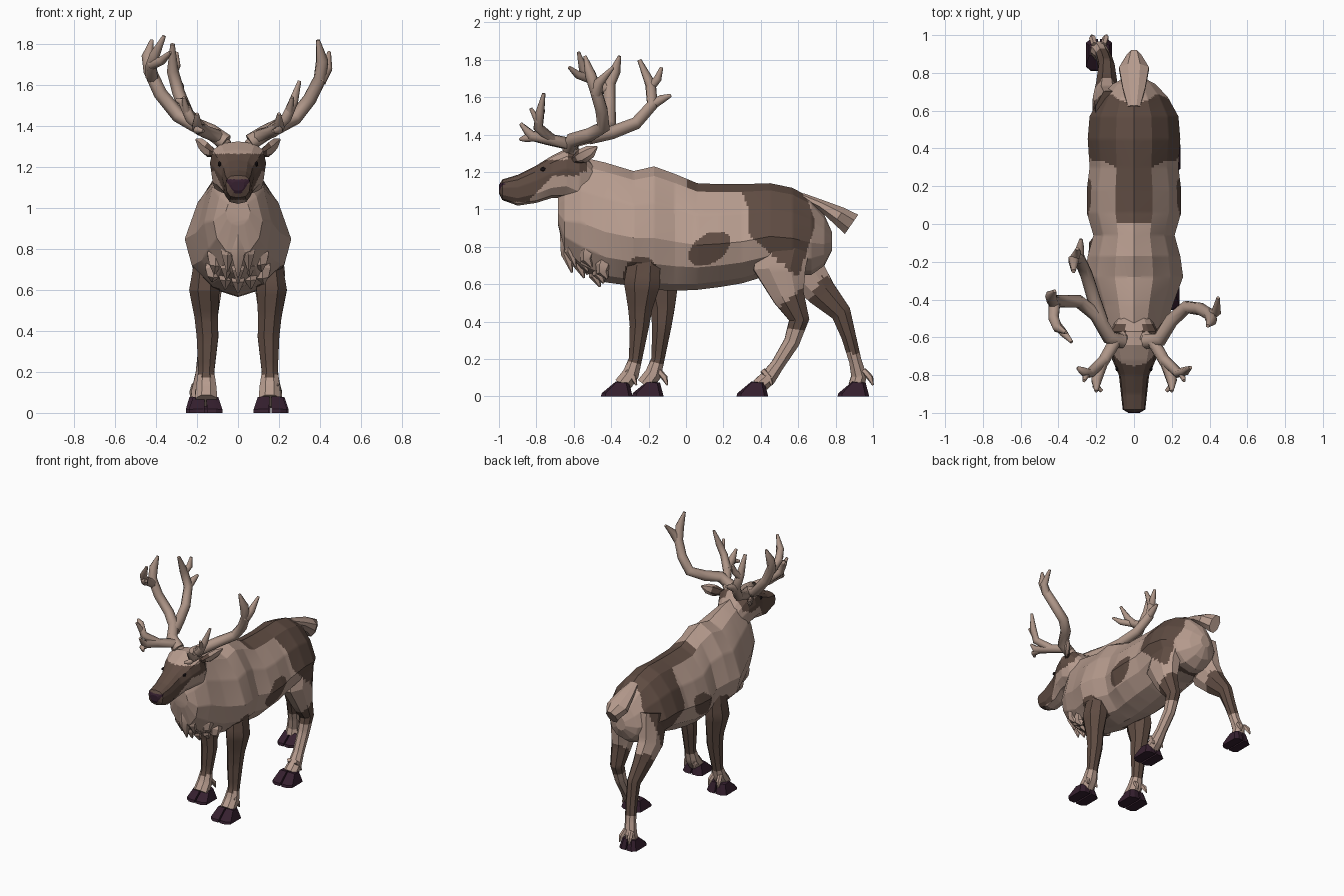
import bpy, bmesh, math, random
from mathutils import Vector

random.seed(4)
COLOURS = {
    "pale_fur": (0.47, 0.33, 0.27), "brown_fur": (0.115, 0.072, 0.055),
    "antler_tan": (0.42, 0.30, 0.243), "hoof_plum": (0.036, 0.014, 0.028),
    "eye_black": (0.012, 0.008, 0.01),
}
MATS = []
for mat_name, rgb in COLOURS.items():
    m = bpy.data.materials.new(mat_name)
    m.diffuse_color = (*rgb, 1)
    MATS.append(m)
PALE, BROWN, ANTLER, HOOF, BLACK = range(5)


def finish(name, bm, rule):
    """Make an object; rule is a material index or a function of the face centre."""
    bmesh.ops.recalc_face_normals(bm, faces=bm.faces)
    for f in bm.faces:
        f.material_index = rule(f.calc_center_median()) if callable(rule) else rule
    me = bpy.data.meshes.new(name)
    bm.to_mesh(me)
    bm.free()
    for m in MATS:
        me.materials.append(m)
    ob = bpy.data.objects.new(name, me)
    bpy.context.collection.objects.link(ob)
    return ob


def loft(name, rings, rule, fine=1):
    """Skin closed rings, splitting each facet fine x fine for clean colour edges."""
    def split(seq):
        return [a.lerp(b, k / fine) for a, b in zip(seq, seq[1:] + seq[:1]) for k in range(fine)]
    rings = [split(r) for r in rings]
    dense = []
    for r, s in zip(rings, rings[1:]):
        dense += [[p.lerp(q, k / fine) for p, q in zip(r, s)] for k in range(fine)]
    dense.append(rings[-1])
    bm = bmesh.new()
    vs = [[bm.verts.new(p) for p in r] for r in dense]
    n = len(vs[0])
    for r, s in zip(vs, vs[1:]):
        for i in range(n):
            bm.faces.new((r[i], r[(i + 1) % n], s[(i + 1) % n], s[i]))
    bm.faces.new(vs[0])
    bm.faces.new(vs[-1])
    return finish(name, bm, rule)


def tube(name, pts, rule, sides=6, fine=1):
    """Tapered tube; each point is x, y, z, radius sideways, radius in depth."""
    cs = [Vector(p[:3]) for p in pts]
    rings, axis = [], None
    for i, p in enumerate(pts):
        t = (cs[min(i + 1, len(cs) - 1)] - cs[max(i - 1, 0)]).normalized()
        if axis is None:
            axis = Vector((1, 0, 0)) if abs(t.x) < 0.9 else Vector((0, 1, 0))
        axis = (axis - t * axis.dot(t)).normalized()
        other = t.cross(axis)
        rings.append([cs[i] + axis * (p[3] * math.cos(a)) + other * (p[-1] * math.sin(a))
                      for a in (2 * math.pi * (k + 0.5) / sides for k in range(sides))])
    return loft(name, rings, rule, fine)


def sections(data, pinch, wide, power=1.0, sides=12):
    """Egg-shaped upright rings from rows of y, bottom, top, half width."""
    rings = []
    for y, zb, zt, w in data:
        zc, ring = zb + wide * (zt - zb), []
        for k in range(sides):
            a = 2 * math.pi * k / sides
            c = math.copysign(abs(math.cos(a)) ** power, math.cos(a))
            s = math.copysign(abs(math.sin(a)) ** power, math.sin(a))
            ring.append(Vector((w * s * (1 - pinch * max(0, c)), y,
                                zc + c * ((zt - zc) if c > 0 else (zc - zb)))))
        rings.append(ring)
    return rings


# Torso with saddle, flank spots and shoulder patches
def torso_colour(c):
    x, y, z = c
    if 0 < y < 0.4 and abs(x) < 0.095 + max(0, y - 0.3) * 2 and z > 0.95:
        return BROWN
    front = 0.335 + max(0, 0.87 - z) * 1.1
    back = 0.685 - max(0, z - 0.95) * 0.35 if z > 0.9 else 0.685 - (0.9 - z) * 0.32
    if front < y < back and z > 0.64:
        return BROWN
    u, v = (y - 0.125) + (z - 0.79) * 0.1, (z - 0.79) - (y - 0.125) * 0.4
    if (u / 0.115) ** 2 + (v / 0.085) ** 2 < 1 and abs(x) > 0.1:
        return BROWN
    sy = -0.24 if x > 0 else -0.14
    if abs(x) > 0.09 and ((y - sy) / 0.1) ** 2 + ((z - 0.62) / 0.13) ** 2 < 1:
        return BROWN
    return PALE


loft("torso", sections([
    (-0.685, 0.92, 1.07, 0.06), (-0.65, 0.77, 1.17, 0.12), (-0.56, 0.675, 1.28, 0.165),
    (-0.43, 0.61, 1.25, 0.205), (-0.28, 0.59, 1.205, 0.26), (-0.17, 0.57, 1.23, 0.245),
    (-0.06, 0.565, 1.19, 0.215), (0.06, 0.57, 1.14, 0.25), (0.18, 0.585, 1.135, 0.25),
    (0.3, 0.605, 1.135, 0.235), (0.45, 0.65, 1.14, 0.245), (0.57, 0.65, 1.115, 0.235),
    (0.67, 0.65, 1.06, 0.18), (0.74, 0.7, 0.97, 0.115), (0.78, 0.78, 0.88, 0.04)],
    0.25, 0.42), torso_colour, 13)

# Shaggy chest tufts, in three rows
for row, (y0, z0, tip, gap) in enumerate(((-0.65, 0.86, 0.67, 0.05), (-0.585, 0.77, 0.635, 0.055),
                                          (-0.5, 0.7, 0.585, 0.06))):
    for k in range(-1 - (row > 0), 2 + (row > 0)):
        x, y = k * gap, y0 + 0.02 * abs(k)
        low = tip + 0.025 * abs(k) + random.uniform(-0.01, 0.01)
        tube("chest_tuft", [(x, y + 0.05, z0 + 0.1, 0.03, 0.03), (x, y + 0.02, z0, 0.045, 0.045),
                            (x, y + 0.015, (z0 + low) / 2, 0.034, 0.034),
                            (x * 1.05, y + 0.04, low, 0.005, 0.005)], PALE, 6)


# Head with brown mask, pale brow and cheeks, dark nose
def head_colour(c):
    x, y, z = c
    if y < -0.965 and 1.07 < z < 1.14 and abs(x) < 0.015 + (z - 1.07) * 0.7:
        return HOOF
    if y < -0.83:
        return BROWN if z > 1.04 else PALE
    if -0.63 < y < -0.53 and 0.045 < abs(x) and z > 1.2:
        return BROWN
    if y > -0.755 and z > 1.265:
        return PALE
    low = 1.06 + (y + 0.83) * 1.0 if y < -0.71 else 1.18
    return BROWN if y < -0.57 and z > low else PALE


loft("head", sections([
    (-1.0, 1.085, 1.13, 0.03), (-0.982, 1.05, 1.16, 0.06), (-0.9, 1.02, 1.185, 0.069),
    (-0.8, 1.035, 1.235, 0.08), (-0.72, 1.06, 1.285, 0.115), (-0.64, 1.06, 1.325, 0.137),
    (-0.57, 1.02, 1.325, 0.128), (-0.48, 0.97, 1.22, 0.08)], 0.0, 0.6, 0.75), head_colour, 9)

for s in (1, -1):
    # Eyes
    bm = bmesh.new()
    bmesh.ops.create_icosphere(bm, subdivisions=1, radius=0.016)
    bmesh.ops.scale(bm, vec=(0.6, 1, 0.8), verts=bm.verts)
    bmesh.ops.translate(bm, vec=(s * 0.09, -0.765, 1.215), verts=bm.verts)
    finish("eye", bm, BLACK)
    # Ears
    tube("ear", [(s * 0.11, -0.6, 1.265, 0.016, 0.02), (s * 0.15, -0.555, 1.285, 0.02, 0.04),
                 (s * 0.18, -0.51, 1.31, 0.016, 0.035), (s * 0.205, -0.475, 1.335, 0.004, 0.005)],
         lambda c: BROWN if abs(c.x) < 0.15 else PALE, 6, 2)

# Tail
tube("tail", [(0, 0.62, 1.07, 0.035, 0.02), (0, 0.72, 1.025, 0.065, 0.03),
              (0, 0.82, 0.965, 0.085, 0.055), (0, 0.885, 0.92, 0.04, 0.068)], PALE, 8)


# Hooves: two wedge toes and two dewclaws per foot
def foot(x, y, wide=1.0):
    for s in (1, -1):
        bm = bmesh.new()
        rings = []
        for off, k in ((0.006, 1.0), (0.05, 1.0), (0.082, 0.75)):
            rings.append([bm.verts.new((x + s * off * wide * (0.75 if pz > 0.05 else 1),
                                        y + py * k, pz * (0.85 + 0.15 * k)))
                          for py, pz in ((-0.09, 0), (-0.085, 0.018), (-0.01, 0.08),
                                         (0.06, 0.075), (0.08, 0.0))])
        for a, b in zip(rings, rings[1:]):
            for i in range(5):
                bm.faces.new((a[i], a[(i + 1) % 5], b[(i + 1) % 5], b[i]))
        bm.faces.new(rings[0])
        bm.faces.new(rings[-1])
        finish("hoof", bm, HOOF)
        tube("dewclaw", [(x + s * 0.025, y + 0.05, 0.14, 0.016, 0.016),
                         (x + s * 0.035, y + 0.085, 0.1, 0.018, 0.018),
                         (x + s * 0.04, y + 0.1, 0.06, 0.005, 0.005)], PALE, 5)


# Front legs
for s, dy in ((1, 0.0), (-1, 0.12)):
    x = 0.155 * s
    tube("front_leg", [(x, -0.22 + dy * 0.7, 0.76, 0.06, 0.09), (x * 1.06, -0.235 + dy * 0.8, 0.6, 0.08, 0.105),
                       (x, -0.245 + dy, 0.47, 0.062, 0.07), (x * 0.96, -0.25 + dy, 0.37, 0.057, 0.055),
                       (x, -0.27 + dy, 0.2, 0.042, 0.038), (x, -0.295 + dy, 0.12, 0.054, 0.048),
                       (x, -0.34 + dy, 0.06, 0.058, 0.05)],
         lambda c: BROWN if c.z > 0.18 else PALE, 8, 4)
    foot(s * 0.158, -0.365 + dy * 1.38)


# Hind legs: one under the body, one stretched back
def right_hind_colour(c):
    if c.z > 0.62:
        return torso_colour(c)
    return BROWN if 0.36 < c.z < 0.52 + (c.y - 0.55) * 0.8 else PALE


def left_hind_colour(c):
    if c.z > 0.64:
        return torso_colour(c)
    return BROWN if c.z > 0.23 and c.y - 0.5 * (c.z - 0.55) > 0.68 else PALE


tube("hind_leg_right", [(0.13, 0.54, 0.88, 0.08, 0.15), (0.15, 0.5, 0.68, 0.085, 0.15),
                        (0.155, 0.55, 0.53, 0.065, 0.09), (0.15, 0.605, 0.41, 0.048, 0.058),
                        (0.15, 0.565, 0.29, 0.042, 0.045), (0.16, 0.49, 0.17, 0.04, 0.038),
                        (0.165, 0.44, 0.1, 0.05, 0.045), (0.165, 0.39, 0.055, 0.055, 0.045)],
     right_hind_colour, 8, 7)
foot(0.165, 0.36)
tube("hind_leg_left", [(-0.13, 0.57, 0.88, 0.08, 0.15), (-0.145, 0.63, 0.67, 0.08, 0.12),
                       (-0.145, 0.73, 0.55, 0.06, 0.085), (-0.145, 0.83, 0.445, 0.045, 0.058),
                       (-0.155, 0.87, 0.32, 0.042, 0.042), (-0.17, 0.905, 0.19, 0.04, 0.036),
                       (-0.185, 0.925, 0.11, 0.045, 0.045), (-0.185, 0.91, 0.055, 0.05, 0.045)],
     left_hind_colour, 8, 7)
foot(-0.185, 0.9, 0.85)


# Antlers: tapered branches
def branch(pts, r0, r1=0.008):
    n = len(pts) - 1
    rows = [(*p, 1.15 * (r0 + ((r1 if i == n else r0 * 0.7) - r0) * (i / n)))
            for i, p in enumerate(pts)]
    tube("antler_branch", rows, ANTLER, 7)


for s in (1, -1):
    # Pedicle and brow tines
    branch([(s * 0.06, -0.6, 1.3), (s * 0.1, -0.62, 1.35), (s * 0.17, -0.74, 1.375),
            (s * 0.2, -0.83, 1.395), (s * 0.2, -0.885, 1.46)], 0.032)
    branch([(s * 0.19, -0.8, 1.385), (s * 0.2, -0.86, 1.38), (s * 0.17, -0.885, 1.375)], 0.02)
    top = 1.62 if s > 0 else 1.53
    branch([(s * 0.16, -0.72, 1.375), (s * 0.235, -0.79, 1.44),
            (s * 0.27, -0.78, 1.52), (s * 0.3, -0.76, top)], 0.026)
    branch([(s * 0.25, -0.79, 1.47), (s * 0.265, -0.83, 1.54)], 0.018)

# Right main beam and tine
branch([(0.06, -0.62, 1.32), (0.14, -0.61, 1.37), (0.2, -0.51, 1.4), (0.28, -0.44, 1.44),
        (0.35, -0.45, 1.53), (0.4, -0.48, 1.63), (0.41, -0.51, 1.72), (0.39, -0.54, 1.82)], 0.036)
branch([(0.4, -0.48, 1.62), (0.435, -0.465, 1.68), (0.445, -0.39, 1.76)], 0.028)

# Left main beam with its fork, back beam and tines
branch([(-0.06, -0.62, 1.32), (-0.13, -0.6, 1.37), (-0.2, -0.48, 1.4), (-0.29, -0.41, 1.45),
        (-0.38, -0.41, 1.56), (-0.43, -0.41, 1.67), (-0.44, -0.38, 1.74), (-0.42, -0.355, 1.82)], 0.036)
branch([(-0.42, -0.42, 1.64), (-0.425, -0.5, 1.69), (-0.405, -0.55, 1.75),
        (-0.36, -0.575, 1.84)], 0.028)
branch([(-0.42, -0.52, 1.7), (-0.37, -0.58, 1.72), (-0.33, -0.625, 1.76)], 0.022)
branch([(-0.17, -0.52, 1.385), (-0.21, -0.4, 1.41), (-0.25, -0.27, 1.46), (-0.29, -0.18, 1.56),
        (-0.32, -0.19, 1.67), (-0.32, -0.25, 1.8)], 0.034, 0.01)
branch([(-0.29, -0.18, 1.56), (-0.285, -0.13, 1.59), (-0.28, -0.08, 1.61)], 0.024)
branch([(-0.32, -0.185, 1.66), (-0.3, -0.15, 1.7), (-0.3, -0.13, 1.76)], 0.022)

# Smooth shading: soft antlers, crisper facets elsewhere
for soft, angle in ((True, 60), (False, 24)):
    for ob in bpy.data.objects:
        ob.select_set(ob.name.startswith("antler") == soft)
        if ob.select_get():
            bpy.context.view_layer.objects.active = ob
    bpy.ops.object.shade_smooth_by_angle(angle=math.radians(angle))
